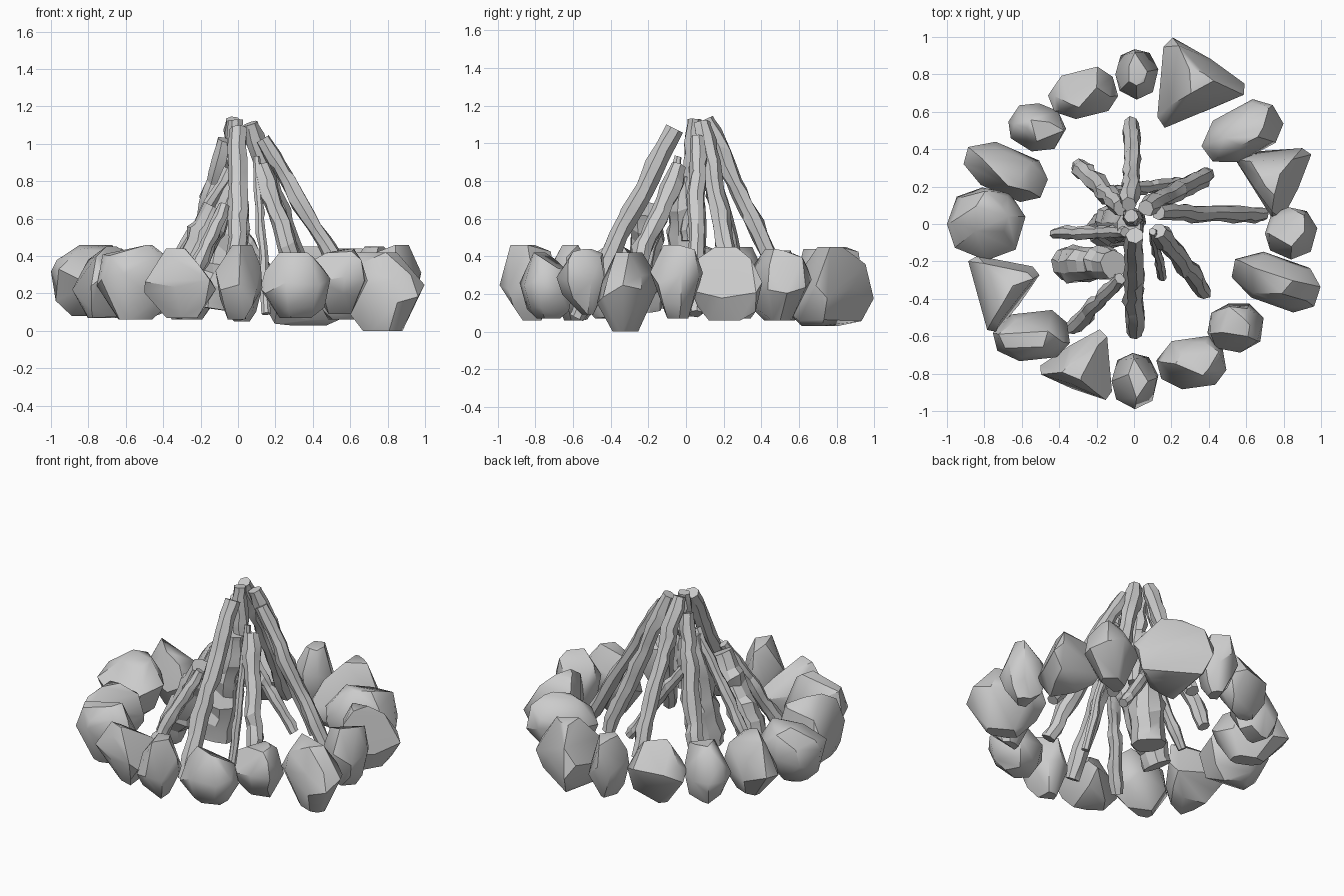
import bpy, bmesh, random
from math import cos, sin, pi, radians
from mathutils import Vector

if "Cube" in bpy.data.objects:
    bpy.data.objects.remove(bpy.data.objects["Cube"])

random.seed(11)

# Plan outlines for the three kinds of stone, in a -1..1 box
OUTLINES = {
    "round": [(1, .2), (.6, .85), (-.1, 1), (-.75, .75), (-1, 0), (-.8, -.65), (0, -1), (.75, -.7)],
    "slab": [(1, .35), (.65, .95), (-.45, 1), (-1, .35), (-.95, -.4), (-.4, -.95), (.6, -1), (1, -.5)],
    "wedge": [(-1, .75), (-.8, .97), (.15, .58), (1, .12), (1, -.12), (.1, -.6), (-.8, -.97), (-1, -.75)],
}
# Height fraction and plan scale of each ring
LAYERS = {
    "round": ((0, .42), (.22, .8), (.52, 1), (.8, .9), (1, .5)),
    "slab": ((0, .45), (.22, .85), (.48, 1), (.78, .86), (1, .5)),
    "wedge": ((0, .5), (.15, .8), (.42, 1), (.75, .78), (1, .3)),
}


def finish(bm, name, angle):
    mesh = bpy.data.meshes.new(name)
    bmesh.ops.recalc_face_normals(bm, faces=bm.faces)
    bm.to_mesh(mesh)
    bm.free()
    ob = bpy.data.objects.new(name, mesh)
    bpy.context.collection.objects.link(ob)
    bpy.ops.object.select_all(action='DESELECT')
    bpy.context.view_layer.objects.active = ob
    ob.select_set(True)
    bpy.ops.object.shade_smooth_by_angle(angle=radians(angle))


def stone(kind, cx, cy, sx, sy, rot, z0, z1):
    """Faceted boulder: hull of a plan outline shrunk towards top and bottom."""
    bm = bmesh.new()
    a = radians(rot)
    lean = Vector((random.uniform(-.25, .25), random.uniform(-.25, .25)))
    for t, s in LAYERS[kind]:
        middle = s == 1
        for i, (u, v) in enumerate(OUTLINES[kind]):
            # drop some points so the facets vary
            if not middle and random.random() < .4:
                continue
            k = s if middle else s * random.uniform(.88, 1.03)
            x = (u * k + lean.x * (t - .5) * (not middle)) * sx
            y = (v * k + lean.y * (t - .5) * (not middle)) * sy
            h = t + random.uniform(-.14, .14) * (0 < t < 1)
            if t == 1:
                h -= .12 * random.random() * (i % 3 > 0)
            z = z0 + (z1 - z0) * h
            bm.verts.new((cx + x * cos(a) - y * sin(a), cy + x * sin(a) + y * cos(a), z))
    res = bmesh.ops.convex_hull(bm, input=bm.verts)
    junk = {g for g in res["geom_interior"] + res["geom_unused"] if isinstance(g, bmesh.types.BMVert)}
    bmesh.ops.delete(bm, geom=list(junk), context='VERTS')
    bmesh.ops.dissolve_limit(bm, angle_limit=radians(12), verts=bm.verts, edges=bm.edges)
    finish(bm, "ring_stone", 38)


def stick(name, top, foot, r_top, r_foot, rings=12, sides=7):
    """Knobbly branch: tapered tube with wandering rings and rounded ends."""
    bm = bmesh.new()
    top, foot = Vector(top), Vector(foot)
    frame = (top - foot).to_track_quat('Z', 'Y')
    length = (top - foot).length
    loops = []
    for j in range(rings + 1):
        t = j / rings
        inner = 0 < j < rings
        r = r_foot + (r_top - r_foot) * t
        r *= random.uniform(.92, 1.16) if inner else .9
        off = Vector((random.uniform(-.15, .15), random.uniform(-.15, .15), 0)) * r
        loop = []
        for i in range(sides):
            a = 2 * pi * i / sides
            k = r * random.uniform(.86, 1.12)
            h = t * length + random.uniform(-.4, .4) * length / rings * inner
            loop.append(bm.verts.new(foot + frame @ (off + Vector((k * cos(a), k * sin(a), h)))))
        loops.append(loop)
    for lo, hi in zip(loops, loops[1:]):
        for i in range(sides):
            n = (i + 1) % sides
            bm.faces.new((lo[i], lo[n], hi[n], hi[i]))
    # rounded ends
    for loop, d in ((loops[0], -1), (loops[-1], 1)):
        face = bm.faces.new(loop)
        bmesh.ops.inset_individual(bm, faces=[face], thickness=r_top * .4)
        bmesh.ops.translate(bm, verts=face.verts, vec=frame @ Vector((0, 0, d * r_top * .4)))
    finish(bm, name, 22)


# Ring of stones, clockwise from the back
stone("round", .015, .80, .115, .135, 0, .05, .45)
stone("wedge", .365, .74, .225, .25, -5, .03, .45)
stone("slab", .575, .485, .22, .135, 30, .06, .44)
stone("wedge", .755, .21, .185, .21, -86, .06, .45)
stone("round", .84, -.05, .14, .14, 0, .07, .46)
stone("slab", .755, -.305, .24, .13, -18, 0, .42)
stone("round", .545, -.555, .155, .135, 10, .09, .44)
stone("slab", .305, -.745, .18, .135, 10, .07, .42)
stone("round", .005, -.84, .125, .15, 0, .06, .46)
stone("wedge", -.315, -.765, .185, .195, 185, .07, .44)
stone("slab", -.55, -.60, .20, .13, 8, .06, .46)
stone("wedge", -.725, -.385, .19, .20, 259, .07, .45)
stone("round", -.79, 0, .21, .195, 0, .08, .46)
stone("slab", -.69, .285, .23, .125, -22, .07, .45)
stone("round", -.52, .515, .155, .13, -12, .06, .43)
stone("slab", -.275, .695, .18, .125, 16, .06, .44)

# Long branches leaning together
stick("back_branch", (-.02, .11, 1.11), (-.01, .53, .22), .047, .045)
stick("front_branch", (0, -.07, 1.06), (0, -.57, .09), .052, .048)
stick("right_branch", (.14, .06, 1.01), (.68, .05, .11), .046, .042)
stick("back_left_branch", (-.07, .09, 1.0), (-.29, .31, .18), .052, .045)
stick("front_right_branch", (.13, -.04, .86), (.37, -.35, .14), .05, .048)
stick("back_right_branch", (.07, .09, 1.09), (.39, .26, .19), .05, .047)
stick("centre_branch", (-.02, .04, 1.11), (.02, .02, .5), .045, .05)

# Shorter twigs inside
stick("left_twig", (-.05, -.04, .85), (-.42, -.05, .22), .033, .033)
stick("front_left_twig", (-.08, -.30, .66), (-.32, -.55, .09), .036, .044)
stick("back_twig", (-.1, .175, .68), (.26, .22, .17), .035, .035)
stick("thin_twig", (.10, -.04, .92), (.15, -.28, .1), .023, .026)

# Thick logs at the heart
stick("short_log", (-.12, -.21, .62), (-.35, -.215, .17), .085, .1, 8, 9)
stick("upright_log", (-.03, 0, .8), (-.13, -.01, .15), .08, .115, 9, 9)
